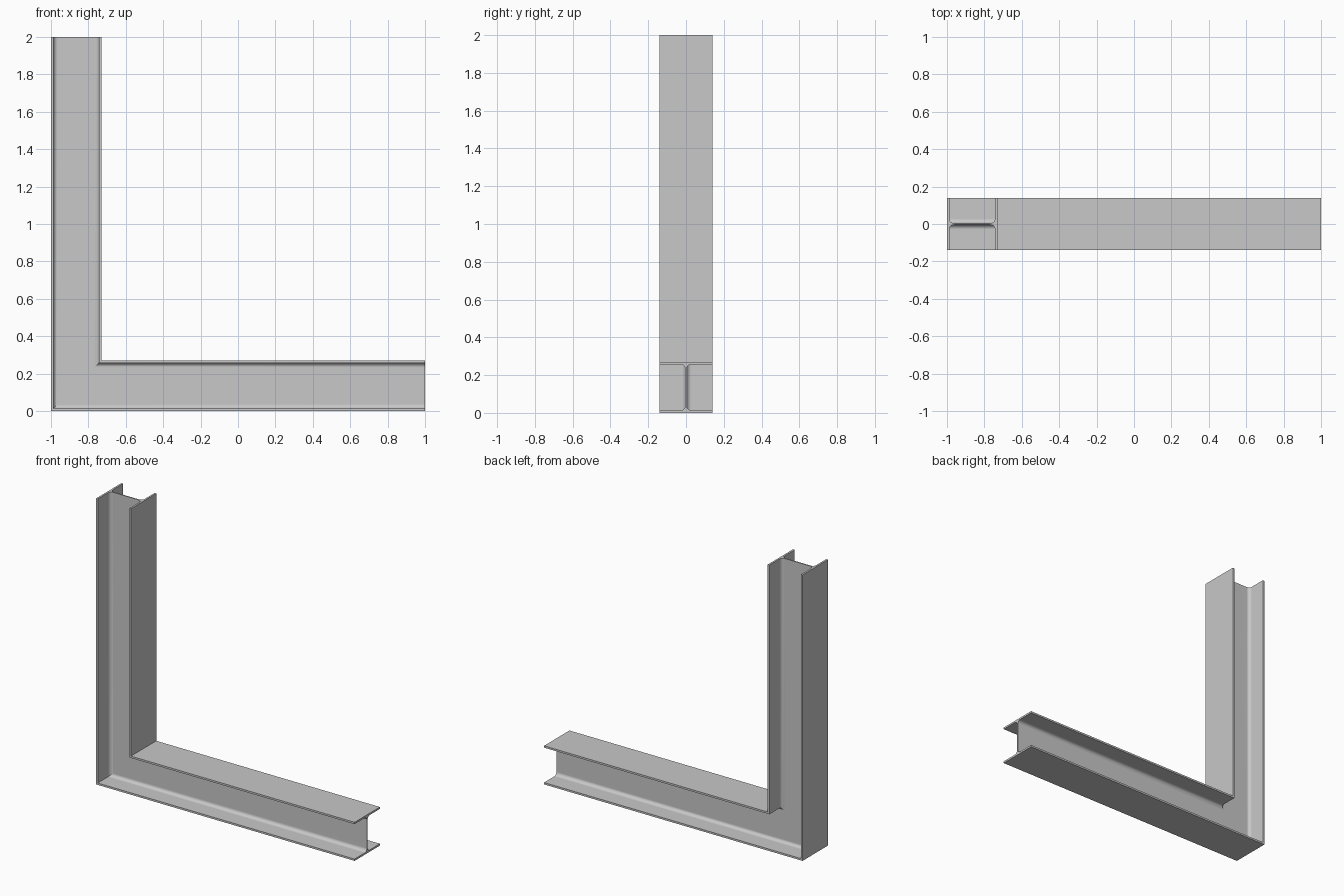
import bpy
import bmesh
from math import sin, cos, pi, radians

cube = bpy.data.objects.get("Cube")
if cube:
    bpy.data.objects.remove(cube, do_unlink=True)

DEPTH, WIDTH = 0.27, 0.28       # section size
FLANGE, WEB = 0.013, 0.008      # plate thicknesses
FILLET, STEPS = 0.024, 6        # root radius

steel = bpy.data.materials.new("steel grey")
steel.use_nodes = True
grey = (0.58, 0.58, 0.58, 1)
steel.diffuse_color = grey
steel.node_tree.nodes["Principled BSDF"].inputs["Base Color"].default_value = grey


def beam_section():
    """Closed I-section as (depth, y) points, depth measured from the outer flange."""
    centre = WEB / 2 + FILLET
    half = [(0, WIDTH / 2), (FLANGE, WIDTH / 2)]
    for i in range(STEPS + 1):
        a = i / STEPS * pi / 2
        half.append((FLANGE + FILLET * (1 - cos(a)), centre - FILLET * sin(a)))
    side = half + [(DEPTH - d, y) for d, y in reversed(half)]
    return side + [(d, -y) for d, y in reversed(side)]


# I-beam swept down the post, round a mitred corner and along the foot
section = beam_section()
bm = bmesh.new()
rings = [
    [bm.verts.new((-1 + d, y, 2)) for d, y in section],
    [bm.verts.new((-1 + d, y, d)) for d, y in section],
    [bm.verts.new((1, y, d)) for d, y in section],
]
count = len(section)
for a, b in zip(rings, rings[1:]):
    for i in range(count):
        j = (i + 1) % count
        bm.faces.new((a[i], a[j], b[j], b[i]))
bm.faces.new(rings[0])
bm.faces.new(rings[-1])
bmesh.ops.recalc_face_normals(bm, faces=bm.faces)

mesh = bpy.data.meshes.new("corner_beam")
bm.to_mesh(mesh)
bm.free()
mesh.materials.append(steel)
beam = bpy.data.objects.new("corner_beam", mesh)
bpy.context.collection.objects.link(beam)

# Smooth root fillets, with flat plates and crisp edges
bpy.ops.object.select_all(action='DESELECT')
beam.select_set(True)
bpy.context.view_layer.objects.active = beam
bpy.ops.object.shade_smooth_by_angle(angle=radians(30))
weighted = beam.modifiers.new("flat_plates", 'WEIGHTED_NORMAL')
weighted.keep_sharp = True
